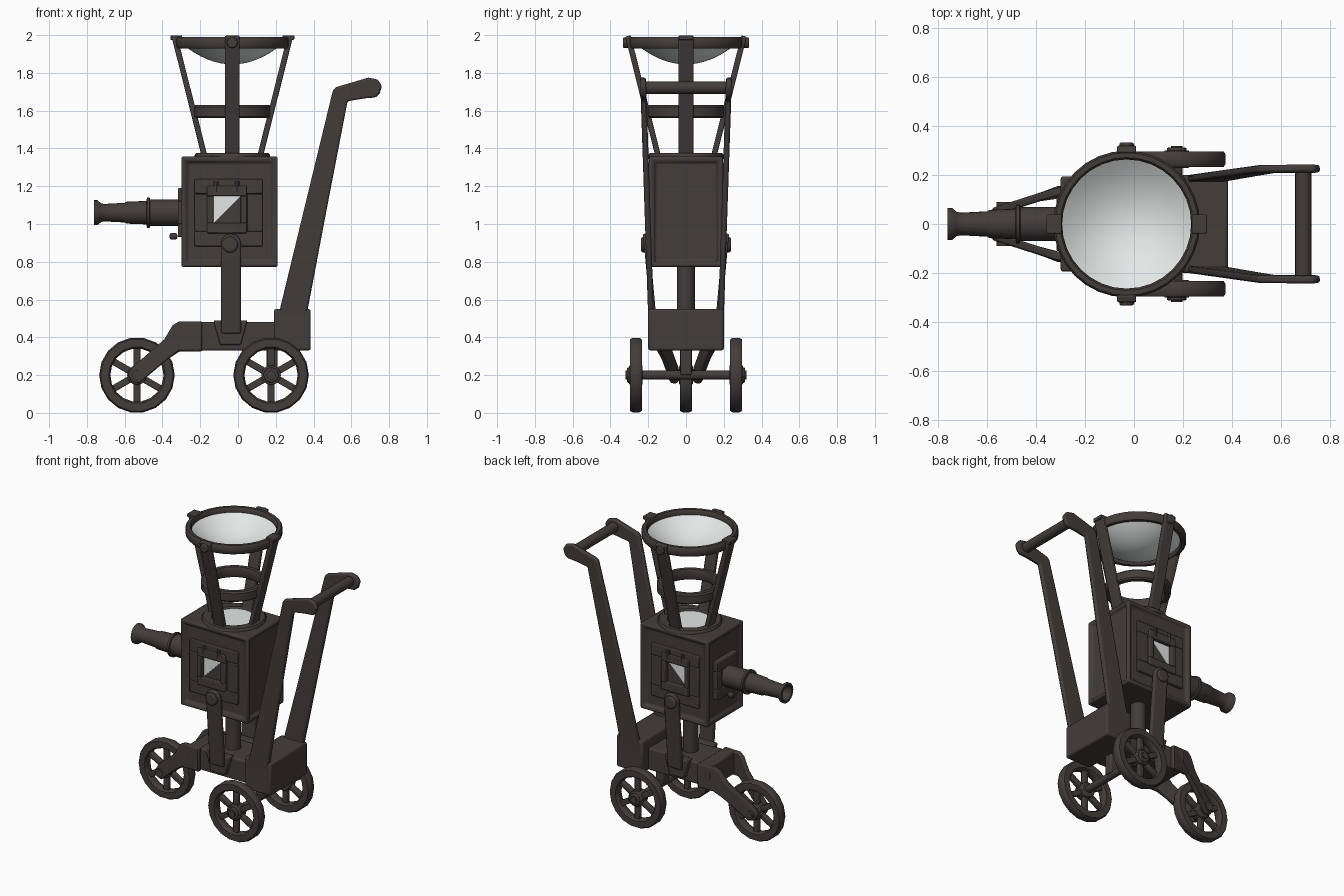
import bpy, bmesh, math
from mathutils import Vector, Matrix

if "Cube" in bpy.data.objects:
    bpy.data.objects.remove(bpy.data.objects["Cube"])


def material(name, col):
    m = bpy.data.materials.new(name)
    m.diffuse_color = (*col, 1)
    m.use_nodes = True
    m.node_tree.nodes["Principled BSDF"].inputs["Base Color"].default_value = m.diffuse_color
    return m


DARK = material("dark_iron", (0.055, 0.047, 0.044))
WHITE = material("white_glass", (0.78, 0.8, 0.8))
CX = -0.03                      # axis of the reflector
BX = -0.045                     # middle of the lamp box


def finish(name, bm, mat=DARK, bevel=0.0, seg=2):
    bmesh.ops.recalc_face_normals(bm, faces=bm.faces)
    me = bpy.data.meshes.new(name)
    bm.to_mesh(me)
    bm.free()
    me.materials.append(mat)
    ob = bpy.data.objects.new(name, me)
    bpy.context.collection.objects.link(ob)
    if bevel:
        b = ob.modifiers.new("bevel", 'BEVEL')
        b.width, b.segments, b.limit_method = bevel, seg, 'ANGLE'
    bpy.ops.object.select_all(action='DESELECT')
    ob.select_set(True)
    bpy.context.view_layer.objects.active = ob
    bpy.ops.object.shade_smooth_by_angle(angle=math.radians(40))
    return ob


def box(name, lo, hi, bevel=0.008, mat=DARK):
    bm = bmesh.new()
    lo, hi = Vector(lo), Vector(hi)
    d = hi - lo
    bmesh.ops.create_cube(bm, size=1, matrix=Matrix.Translation((lo + hi) / 2) @ Matrix.Diagonal((*d, 1)))
    return finish(name, bm, mat, bevel)


def prism(name, pts, y_in, y_out, bevel=0.008, mat=DARK):
    """xz outline extruded in y; y_in and y_out are functions of (x, z)"""
    bm = bmesh.new()
    a = [bm.verts.new((x, y_in(x, z), z)) for x, z in pts]
    b = [bm.verts.new((x, y_out(x, z), z)) for x, z in pts]
    bm.faces.new(a)
    bm.faces.new(b[::-1])
    n = len(pts)
    for i in range(n):
        j = (i + 1) % n
        bm.faces.new((a[i], b[i], b[j], a[j]))
    return finish(name, bm, mat, bevel)


def lathe(name, prof, origin, axis, n=24, closed=False, mat=DARK, bevel=0.0):
    """(radius, height) profile spun round an axis through origin"""
    rot = Vector((0, 0, 1)).rotation_difference(Vector(axis)).to_matrix()
    bm = bmesh.new()
    rings = []
    for r, h in prof:
        k = 1 if r < 1e-6 else n
        rings.append([bm.verts.new(Vector(origin) + rot @ Vector((
            r * math.cos(2 * math.pi * i / n), r * math.sin(2 * math.pi * i / n), h))) for i in range(k)])
    pairs = list(zip(rings, rings[1:])) + ([(rings[-1], rings[0])] if closed else [])
    for p, q in pairs:
        for i in range(n):
            f = [p[i % len(p)], p[(i + 1) % len(p)], q[(i + 1) % len(q)], q[i % len(q)]]
            f = list(dict.fromkeys(f))
            if len(f) > 2:
                bm.faces.new(f)
    return finish(name, bm, mat, bevel)


def rod(name, a, b, r, n=16, mat=DARK, bevel=0.0):
    a, b = Vector(a), Vector(b)
    h = (b - a).length
    return lathe(name, [(0, 0), (r, 0), (r, h), (0, h)], a, b - a, n, mat=mat, bevel=bevel)


def strap(name, a, b, wide_dir, wide, thick, bevel=0.006):
    """flat bar from a to b"""
    a, b, w = Vector(a), Vector(b), Vector(wide_dir).normalized()
    z = (b - a).normalized()
    t = z.cross(w)
    m = Matrix((w * wide, t * thick, b - a)).transposed().to_4x4()
    bm = bmesh.new()
    bmesh.ops.create_cube(bm, size=1, matrix=Matrix.Translation((a + b) / 2) @ m)
    return finish(name, bm, DARK, bevel)


# wheels with six spokes
def wheel(name, x, y):
    c = Vector((x, y, 0.2))
    rim = [(0.2, -0.018), (0.192, -0.032), (0.15, -0.032), (0.141, -0.02),
           (0.141, 0.02), (0.15, 0.032), (0.192, 0.032), (0.2, 0.018)]
    lathe(name + "_rim", rim, c, (0, 1, 0), 18, closed=True)
    for i in range(6):
        a = math.radians(90 + 60 * i)
        d = Vector((math.cos(a), 0, math.sin(a)))
        strap(name + "_spoke", c + d * 0.02, c + d * 0.15, (0, 1, 0), 0.032, 0.036)
    rod(name + "_hub", c + Vector((0, -0.036, 0)), c + Vector((0, 0.036, 0)), 0.052, 16, bevel=0.006)


wheel("front_wheel", -0.535, 0)
rod("front_axle", (-0.535, -0.09, 0.2), (-0.535, 0.09, 0.2), 0.028)
rod("rear_axle", (0.175, -0.32, 0.2), (0.175, 0.32, 0.2), 0.024)
box("axle_hanger", (0.15, -0.03, 0.2), (0.21, 0.03, 0.36))
for s in (-1, 1):
    wheel("rear_wheel", 0.175, s * 0.265)
    rod("wheel_nut", (0.175, s * 0.29, 0.2), (0.175, s * 0.312, 0.2), 0.042, 8, bevel=0.006)

# chassis
box("chassis_beam", (-0.22, -0.13, 0.33), (0.22, 0.13, 0.48), 0.01)
box("rear_block", (0.19, -0.2, 0.33), (0.385, 0.2, 0.55), 0.012)
box("front_block", (-0.28, -0.15, 0.33), (-0.19, 0.15, 0.485), 0.012)
fork = [(-0.19, 0.485), (-0.31, 0.485), (-0.345, 0.465), (-0.39, 0.39), (-0.555, 0.245), (-0.582, 0.205),
        (-0.565, 0.165), (-0.525, 0.155), (-0.37, 0.285), (-0.31, 0.325), (-0.19, 0.325)]


def fork_y(x):
    return 0.155 if x > -0.3 else 0.155 - 0.08 * (-0.3 - x) / 0.25


for s in (-1, 1):
    prism("front_fork", fork, lambda x, z: s * (fork_y(x) - 0.035), lambda x, z: s * fork_y(x))

# post, yoke arms and clamps
rod("centre_post", (-0.035, 0, 0.45), (-0.035, 0, 0.8), 0.048, 20)
clamp = [(-0.13, 0.49), (0.05, 0.49), (0.015, 0.36), (-0.095, 0.36)]
arm = [(-0.09, 0.42), (0.015, 0.42), (0.015, 0.91), (-0.005, 0.94), (-0.0375, 0.95), (-0.07, 0.94), (-0.09, 0.91)]
for s in (-1, 1):
    prism("yoke_clamp", clamp, lambda x, z: s * 0.11, lambda x, z: s * 0.165)
    prism("yoke_arm", arm, lambda x, z: s * (0.15 + (z - 0.42) * 0.09), lambda x, z: s * (0.18 + (z - 0.42) * 0.09))
    rod("yoke_pivot", (-0.042, s * 0.19, 0.89), (-0.042, s * 0.238, 0.89), 0.042, 14, bevel=0.01)

# lamp box with sunken side panels
bm = bmesh.new()
bmesh.ops.create_cube(bm, size=1, matrix=Matrix.Translation((BX, 0, 1.065)) @ Matrix.Diagonal((0.51, 0.39, 0.585, 1)))
bm.normal_update()
sides = [f for f in bm.faces if abs(f.normal.z) < 0.5]
bmesh.ops.inset_individual(bm, faces=sides, thickness=0.035, depth=0)
bmesh.ops.inset_individual(bm, faces=sides, thickness=0.012, depth=-0.018)
finish("lamp_box", bm, DARK, 0.012)


def frame(name, u, z, half, hole, origin, axis):
    """square frame facing +-y or +-x, built from four bars"""
    o, n = origin
    (hu, hz), (gu, gz) = half, hole
    bars = [(-hu, hu, gz, hz), (-hu, hu, -hz, -gz), (-hu, -gu, -gz, gz), (gu, hu, -gz, gz)]
    for u0, u1, z0, z1 in bars:
        d0, d1 = min(o, n), max(o, n)
        if axis == 'y':
            box(name, (u + u0, d0, z + z0), (u + u1, d1, z + z1), 0.005)
        else:
            box(name, (d0, u + u0, z + z0), (d1, u + u1, z + z1), 0.005)


# side windows, half lit on the diagonal
x0, x1, z0, z1 = -0.13, 0.012, 1.005, 1.147
for s in (-1, 1):
    frame("window_surround", -0.05, 1.06, (0.18, 0.178), (0.1, 0.1), (s * 0.165, s * 0.196), 'y')
    frame("window_frame", -0.059, 1.076, (0.105, 0.125), (0.071, 0.071), (s * 0.165, s * 0.208), 'y')
    prism("window_glass", [(x0, z0), (x0, z1), (x1, z1)], lambda x, z: s * 0.175, lambda x, z: s * 0.182, 0, WHITE)
    for x in (-0.115, -0.005):
        rod("window_hinge", (x, s * 0.2, 1.17), (x, s * 0.2, 1.225), 0.012, 8)

# lens barrel on the left side
frame("lens_plate", 0, 1.06, (0.11, 0.13), (0.06, 0.06), (-0.27, -0.318), 'x')
barrel = [(0, 0.27), (0.07, 0.27), (0.07, 0.465), (0.08, 0.468), (0.08, 0.482), (0.062, 0.485), (0.058, 0.59),
          (0.052, 0.6), (0.046, 0.71), (0.05, 0.725), (0.066, 0.745), (0.066, 0.763), (0.05, 0.763),
          (0.038, 0.72), (0.036, 0.65), (0, 0.65)]
lathe("lens_barrel", barrel, (0, 0, 1.06), (-1, 0, 0), 24)
lathe("focus_knob", [(0, 0), (0.014, 0.004), (0.018, 0.012), (0.018, 0.032), (0.014, 0.04), (0, 0.044)],
      (-0.32, 0, 0.935), (-1, 0, 0), 12)

# reflector cage above the box
lathe("base_ring", [(0.2, 1.345), (0.2, 1.365), (0.192, 1.375), (0.14, 1.375), (0.13, 1.365), (0.13, 1.345)],
      (CX, 0, 0), (0, 0, 1), 28, closed=True)
rod("base_glass", (CX, 0, 1.355), (CX, 0, 1.364), 0.132, 28, WHITE)
lathe("middle_ring", [(0.205, 1.57), (0.205, 1.62), (0.195, 1.63), (0.17, 1.63), (0.165, 1.62), (0.165, 1.57),
                      (0.17, 1.56), (0.195, 1.56)], (CX, 0, 0), (0, 0, 1), 28, closed=True)
lathe("top_ring", [(0.3, 1.94), (0.3, 1.98), (0.292, 1.99), (0.272, 1.99), (0.264, 1.98), (0.264, 1.94),
                   (0.272, 1.93), (0.292, 1.93)], (CX, 0, 0), (0, 0, 1), 32, closed=True)
bowl = [(0.268 * i / 8, 1.85 + 0.11 * (i / 8) ** 2) for i in range(9)]
under = [(r, z - 0.005) for r, z in bowl[::-1]]
lathe("reflector_bowl", bowl + under, (CX, 0, 0), (0, 0, 1), 32, mat=WHITE)
for i in range(4):
    a = i * math.pi / 2
    d, t = Vector((math.cos(a), math.sin(a), 0)), Vector((-math.sin(a), math.cos(a), 0))
    c = Vector((CX, 0, 0))
    strap("cage_strut", c + d * 0.145 + Vector((0, 0, 1.35)), c + d * 0.307 + Vector((0, 0, 1.995)), t, 0.078, 0.03)
    if i % 2:
        p = c + d * 0.295 + Vector((0, 0, 1.96))
        rod("cage_bolt", p, p + d * 0.038, 0.03, 8, bevel=0.006)
    else:
        p = c + d * 0.297 + Vector((0, 0, 1.975))
        strap("strut_cap", p, p + Vector((0, 0, 0.024)), t, 0.078, 0.062, 0.004)

# push handle
bar = [(0.21, 0.5), (0.36, 1.12), (0.503, 1.71), (0.52, 1.725), (0.69, 1.775), (0.74, 1.765), (0.762, 1.73),
       (0.75, 1.69), (0.73, 1.67), (0.67, 1.665), (0.58, 1.65), (0.47, 1.08), (0.36, 0.5)]
for s in (-1, 1):
    prism("handle_bar", bar, lambda x, z: s * (0.17 + (z - 0.5) * 0.033),
          lambda x, z: s * (0.2 + (z - 0.5) * 0.034), 0.01)
rod("handle_grip", (0.692, -0.22, 1.722), (0.692, 0.22, 1.722), 0.033, 16)
